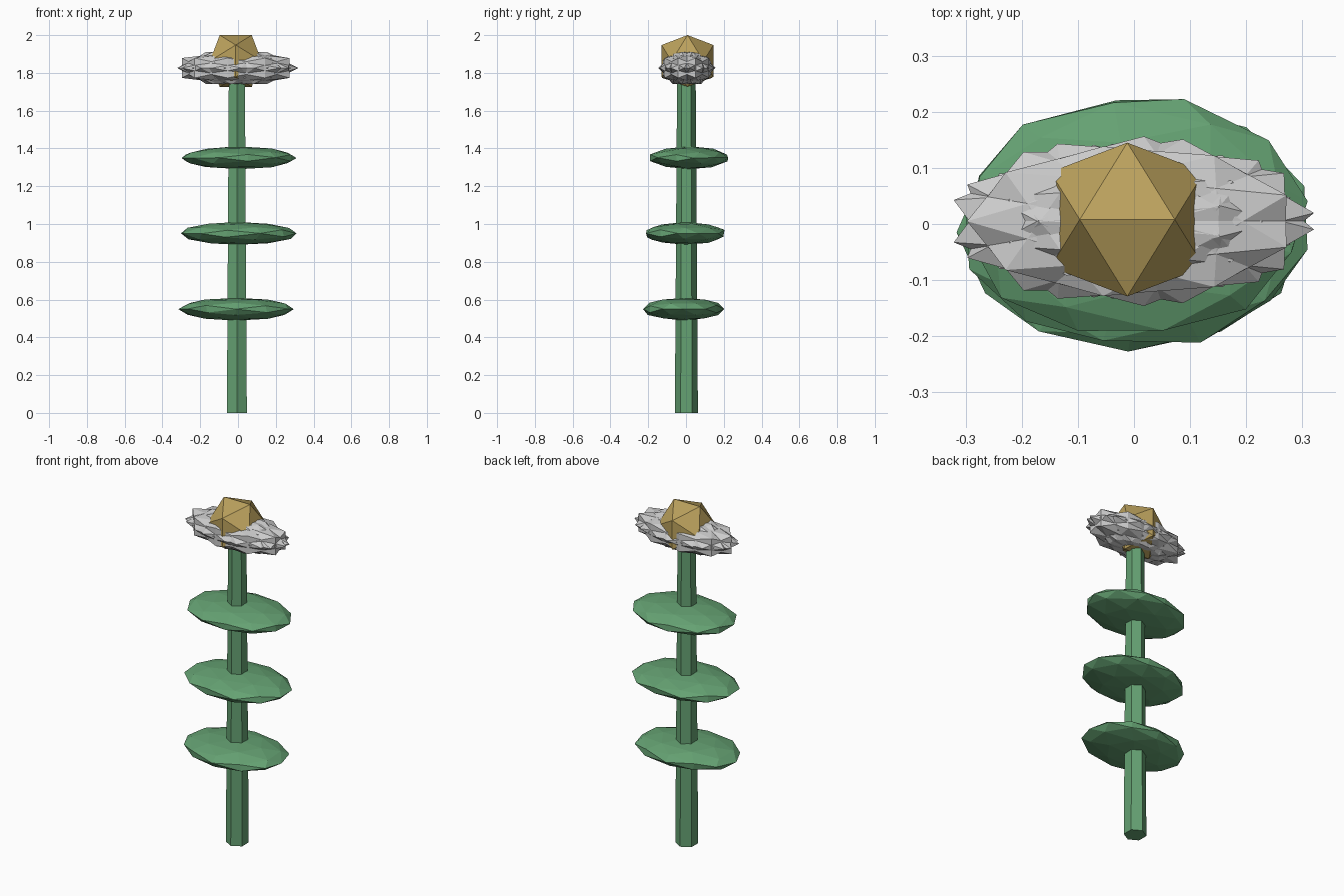
import bpy, bmesh, math, random
from itertools import combinations
from mathutils import Vector, Matrix

if "Cube" in bpy.data.objects:
    bpy.data.objects.remove(bpy.data.objects["Cube"])

random.seed(4)
PHI = (1 + 5 ** 0.5) / 2


def material(name, rgb):
    m = bpy.data.materials.new(name)
    m.diffuse_color = (*rgb, 1)
    m.use_nodes = True
    m.node_tree.nodes["Principled BSDF"].inputs["Base Color"].default_value = m.diffuse_color
    return m


GREEN = material("leaf_green", (0.13, 0.36, 0.17))
GOLD = material("pollen_gold", (0.50, 0.36, 0.11))


def ball_points(detail):
    """Unit icosahedron with an edge on top; detail 1 splits each edge."""
    pts = []
    for a in (-1, 1):
        for b in (-PHI, PHI):
            pts += [Vector((a, 0, b)), Vector((0, b, a)), Vector((b, a, 0))]
    if detail:
        pts += [p + q for p, q in combinations(pts, 2) if (p - q).length < 2.1]
    return [p.normalized() for p in pts]


def add_ball(bm, detail, centre, size, turn=0, jitter=0):
    """Faceted ball, turned about z and then stretched to size."""
    part = bmesh.new()
    mat = Matrix.Translation(centre) @ Matrix.Diagonal((*size, 1)) @ Matrix.Rotation(turn, 4, 'Z')
    for p in ball_points(detail):
        p = p + Vector([random.uniform(-jitter, jitter) for _ in range(3)])
        part.verts.new(mat @ p)
    bmesh.ops.convex_hull(part, input=part.verts[:])
    tmp = bpy.data.meshes.new("tmp")
    part.to_mesh(tmp)
    part.free()
    bm.from_mesh(tmp)
    bpy.data.meshes.remove(tmp)


def finish(name, bm, mat=None):
    bmesh.ops.recalc_face_normals(bm, faces=bm.faces[:])
    me = bpy.data.meshes.new(name)
    bm.to_mesh(me)
    bm.free()
    ob = bpy.data.objects.new(name, me)
    bpy.context.collection.objects.link(ob)
    if mat:
        me.materials.append(mat)
    return ob


# Stem: tapered six-sided post with a corner facing front
bm = bmesh.new()
bmesh.ops.create_cone(bm, cap_ends=True, segments=6, radius1=0.061, radius2=0.049,
                      depth=1.8, matrix=Matrix.Translation((-0.006, 0.002, 0.9)))
finish("stem", bm, GREEN)

# Leaves: three flattened balls up the stem
for i, (x, y, z) in enumerate([(-0.008, -0.012, 0.55), (0.005, -0.005, 0.95), (0.003, 0.015, 1.35)]):
    bm = bmesh.new()
    add_ball(bm, 1, (x, y, z), (0.31, 0.218, 0.06), turn=i * 0.35, jitter=0.025)
    finish(f"leaf_{i + 1}", bm, GREEN)

# Petals: overlapping turned icosahedra, stretched sideways into a spiky disc
bm = bmesh.new()
COUNT = 9
for k in range(COUNT):
    a = math.pi + k * math.tau / COUNT
    add_ball(bm, 0, (-0.004 + 0.03 * math.cos(a), 0.005 + 0.012 * math.sin(a), 1.826),
             (0.31, 0.145, 0.1), turn=a + math.pi / 2)
finish("petals", bm)

# Flower centre: plain icosahedron
bm = bmesh.new()
add_ball(bm, 0, (-0.012, 0.008, 1.863), (0.161, 0.161, 0.161))
finish("flower_centre", bm, GOLD)
